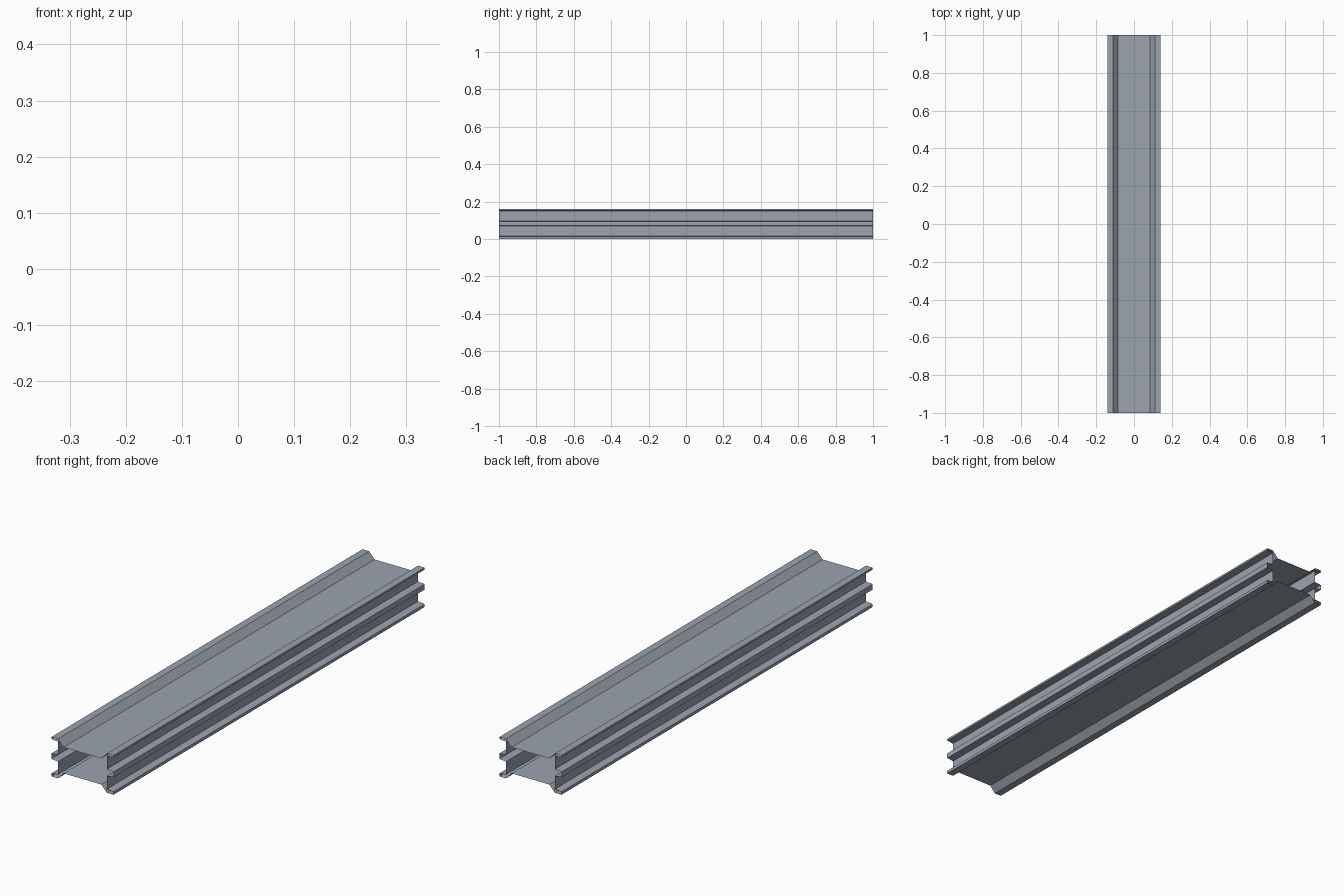
import bpy, bmesh

if "Cube" in bpy.data.objects:
    bpy.data.objects.remove(bpy.data.objects["Cube"])

steel = bpy.data.materials.new("blue_grey_metal")
steel.diffuse_color = (0.33, 0.37, 0.43, 1)
steel.use_nodes = True
steel.node_tree.nodes["Principled BSDF"].inputs["Base Color"].default_value = steel.diffuse_color

# Right half of the cross-section (x, z), from bottom panel up to top panel
half = [
    (0.085, 0.027), (0.11, 0.0), (0.14, 0.0), (0.14, 0.012), (0.11, 0.015),
    (0.11, 0.068), (0.14, 0.071), (0.14, 0.093), (0.11, 0.096),
    (0.11, 0.149), (0.14, 0.152), (0.14, 0.16), (0.11, 0.16), (0.085, 0.133),
]
profile = half + [(-x, z) for x, z in reversed(half)]

# Hollow beam: profile swept along y, both ends left open
bm = bmesh.new()
front = [bm.verts.new((x, -1, z)) for x, z in profile]
back = [bm.verts.new((x, 1, z)) for x, z in profile]
n = len(profile)
for i in range(n):
    j = (i + 1) % n
    bm.faces.new((front[i], back[i], back[j], front[j]))
bmesh.ops.recalc_face_normals(bm, faces=bm.faces)
mesh = bpy.data.meshes.new("hollow_beam")
bm.to_mesh(mesh)
bm.free()
mesh.materials.append(steel)
beam = bpy.data.objects.new("hollow_beam", mesh)
bpy.context.collection.objects.link(beam)
if sum(p.normal.z * p.center.z for p in mesh.polygons if abs(p.center.x) < 0.01) < 0:
    mesh.flip_normals()
